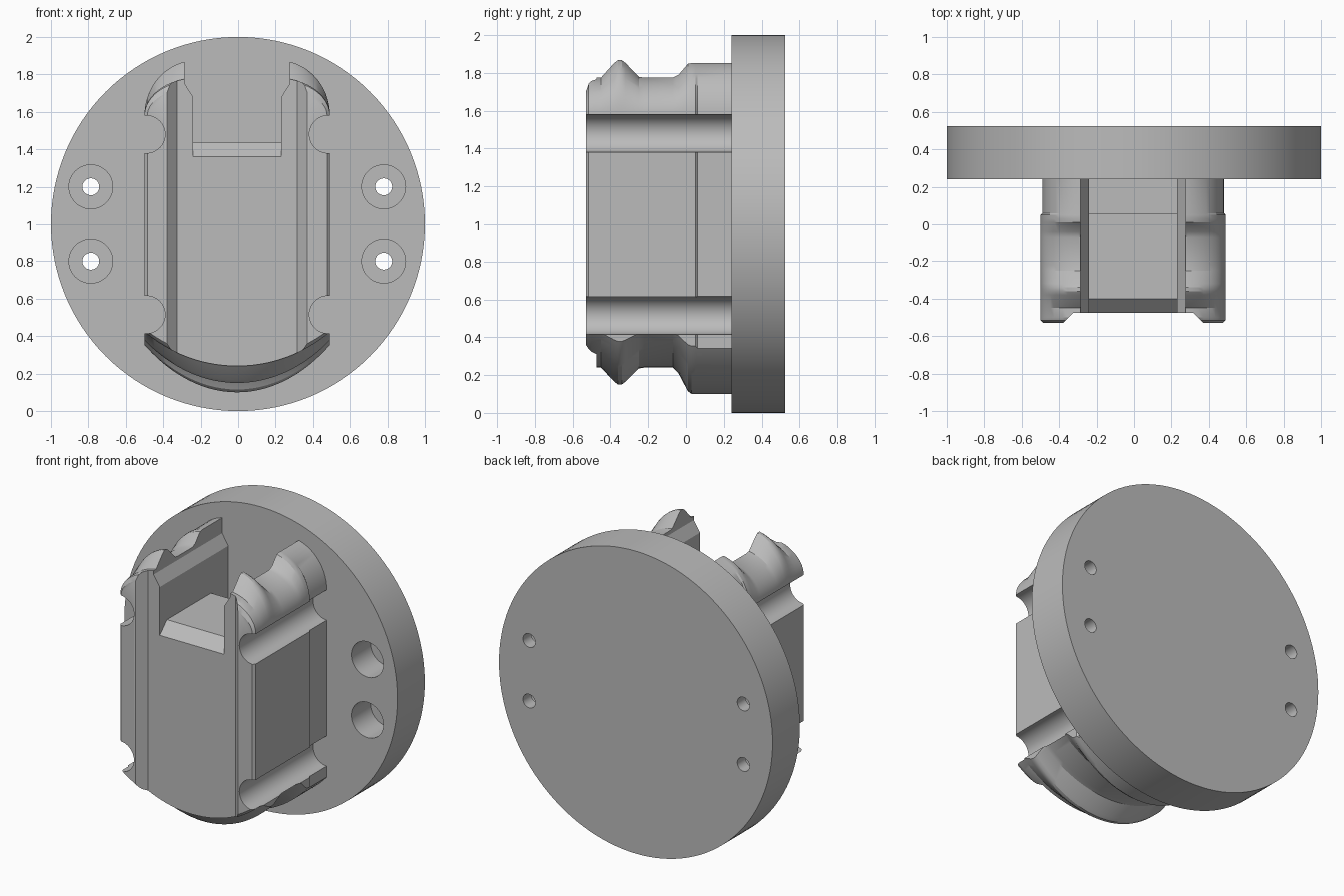
import bpy, bmesh, math
from mathutils import Vector

cube = bpy.data.objects.get("Cube")
if cube:
    bpy.data.objects.remove(cube, do_unlink=True)

grey = bpy.data.materials.new("plain grey")
grey.use_nodes = True
colour = (0.5, 0.5, 0.5, 1)
grey.diffuse_color = colour
grey.node_tree.nodes["Principled BSDF"].inputs["Base Color"].default_value = colour


def loft(name, loops):
    """Closed solid through equal-length point loops."""
    bm = bmesh.new()
    rows = [[bm.verts.new(p) for p in loop] for loop in loops]
    n = len(rows[0])
    for a, b in zip(rows, rows[1:]):
        for i in range(n):
            j = (i + 1) % n
            bm.faces.new((a[i], a[j], b[j], b[i]))
    bm.faces.new(rows[0])
    bm.faces.new(rows[-1])
    bmesh.ops.recalc_face_normals(bm, faces=bm.faces)
    mesh = bpy.data.meshes.new(name)
    bm.to_mesh(mesh)
    bm.free()
    mesh.materials.append(grey)
    obj = bpy.data.objects.new(name, mesh)
    bpy.context.collection.objects.link(obj)
    return obj


def prism(name, pts, axis, lo, hi):
    """Extrude a flat outline along one axis."""
    def place(p, d):
        q = list(p)
        q.insert(axis, d)
        return Vector(q)
    return loft(name, [[place(p, d) for p in pts] for d in (lo, hi)])


def rod(name, x, z, r, lo, hi, n=48):
    ring = [(x + r * math.cos(math.tau * i / n), z + r * math.sin(math.tau * i / n))
            for i in range(n)]
    return prism(name, ring, 1, lo, hi)


def select(obj):
    bpy.ops.object.select_all(action='DESELECT')
    obj.select_set(True)
    bpy.context.view_layer.objects.active = obj


def carve(obj, cutters):
    select(obj)
    for c in cutters:
        c.hide_render = True
        mod = obj.modifiers.new("cut", 'BOOLEAN')
        mod.operation = 'DIFFERENCE'
        mod.solver = 'EXACT'
        mod.object = c
        bpy.ops.object.modifier_apply(modifier=mod.name)
        bpy.data.objects.remove(c, do_unlink=True)
    select(obj)
    bpy.ops.object.shade_smooth_by_angle(angle=math.radians(25))


# Round back plate with four counterbored screw holes
plate = rod("back_plate", 0, 1, 1, 0.24, 0.525, 128)
holes = []
for x in (-0.787, 0.78):
    for z in (0.8, 1.2):
        holes.append(rod("screw_hole", x, z, 0.045, 0.2, 0.6))
        holes.append(rod("counterbore", x, z, 0.117, 0.2, 0.44))
carve(plate, holes)

# Body stations: depth, half width, crown height, bottom drop
stations = [
    (-0.53, 0.48, 0.15, -0.03), (-0.515, 0.495, 0.19, -0.01),
    (-0.50, 0.495, 0.2, 0), (-0.45, 0.495, 0.2, 0),
    (-0.38, 0.495, 0.28, 0.075), (-0.36, 0.495, 0.295, 0.09),
    (-0.34, 0.495, 0.295, 0.09), (-0.32, 0.495, 0.28, 0.075),
    (-0.25, 0.495, 0.205, 0.005), (-0.22, 0.495, 0.2, 0),
    (-0.07, 0.495, 0.2, 0), (-0.04, 0.495, 0.215, 0.03),
    (0.01, 0.495, 0.275, 0.125), (0.03, 0.495, 0.28, 0.14),
    (0.05, 0.495, 0.28, 0.14), (0.06, 0.485, 0.28, 0.14),
    (0.26, 0.485, 0.28, 0.14)]
STEPS = 40
SHIFT = -0.005


def section(y, half, crown, drop):
    loop = []
    for i in range(STEPS + 1):
        x = -half * math.cos(math.pi * i / STEPS)
        z = 1 - math.sqrt(0.76 ** 2 - x * x) - drop * (1 - (x / 0.7) ** 2)
        loop.append((x + SHIFT, y, z))
    for i in range(STEPS + 1):
        x = half * math.cos(math.pi * i / STEPS)
        t = max(0, abs(x) - 0.22) / (half - 0.22)
        z = 1.58 + crown * math.sqrt(max(0, 1 - t * t))
        loop.append((x + SHIFT, y, z))
    return loop


body = loft("mount_body", [section(*s) for s in stations])


def mirrored(half):
    """Outline from its right half, in order, reflected about the body centre."""
    return ([(x + SHIFT, v) for x, v in half]
            + [(SHIFT - x, v) for x, v in reversed(half)])


# Front recess between the rails, top slot with sloped lip, and prong tapers
cutters = [
    prism("front_recess", mirrored([(0.32, -0.475), (0.375, -0.53), (0.42, -0.575)]),
          2, -0.1, 2.2),
    prism("top_slot", [(-0.6, 1.235), (-0.4, 1.435), (0.06, 1.435), (0.06, 1.2),
                       (0.3, 1.2), (0.3, 2.1), (-0.6, 2.1)],
          0, -0.235 + SHIFT, 0.235 + SHIFT),
    prism("prong_taper", mirrored([(0.22, 1.655), (0.28, 1.75), (0.28, 2.1)]),
          1, -0.6, 0.3),
]
# Round grooves along both sides
for side in (-1, 1):
    for z in (0.515, 1.48):
        cutters.append(rod("side_groove", side * 0.485 + SHIFT, z, 0.1, -0.6, 0.3))
carve(body, cutters)
